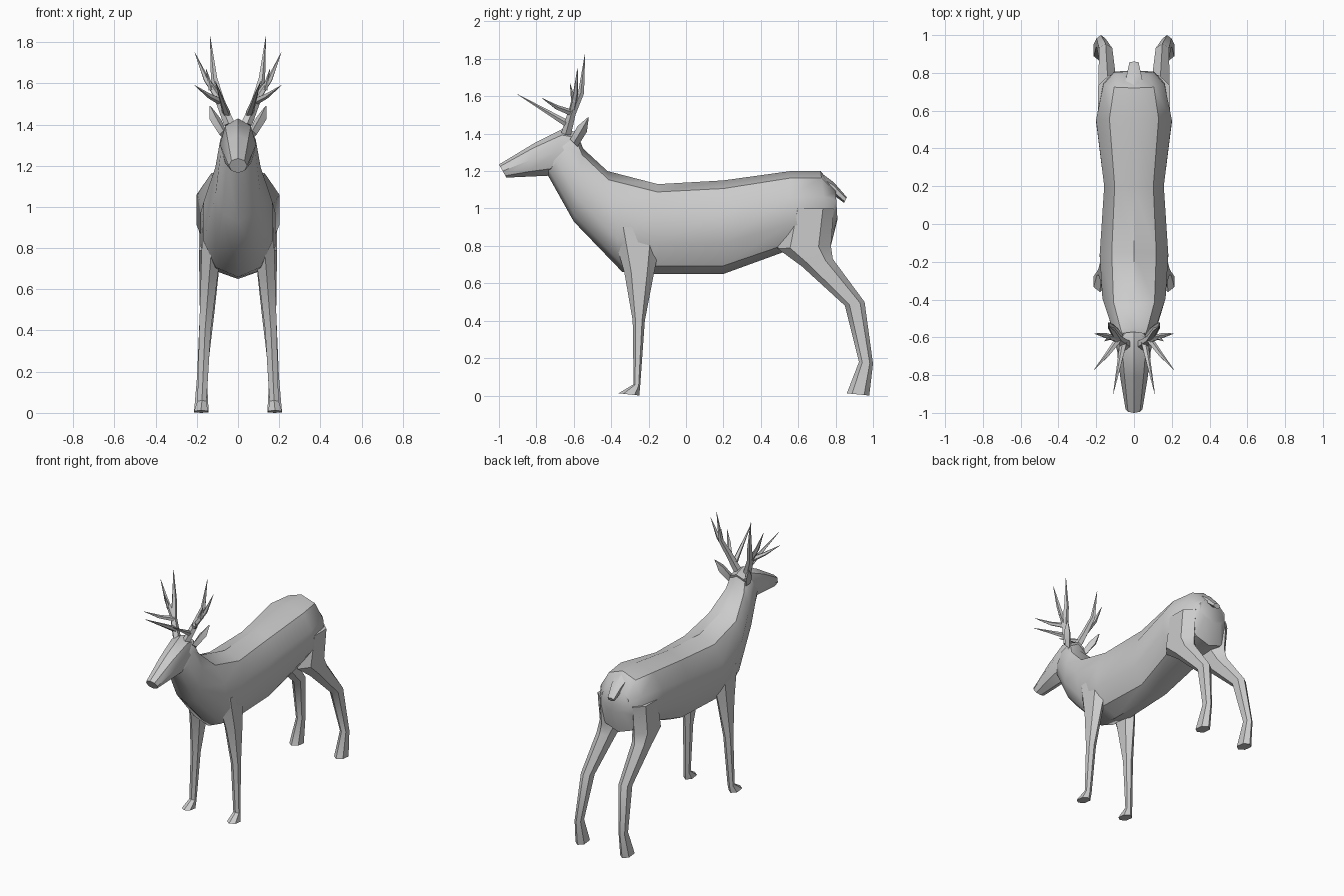
import bpy
import bmesh
import math
from mathutils import Vector

if "Cube" in bpy.data.objects:
    bpy.data.objects.remove(bpy.data.objects["Cube"], do_unlink=True)

grey = bpy.data.materials.new("plain_grey")
grey.use_nodes = True
COLOUR = (0.6, 0.6, 0.6, 1)
grey.diffuse_color = COLOUR
grey.node_tree.nodes["Principled BSDF"].inputs["Base Color"].default_value = COLOUR


def skin(bm, rings):
    """Join rings of points into a closed tube."""
    loops = [[bm.verts.new(p) for p in ring] for ring in rings]
    n = len(loops[0])
    for a, b in zip(loops, loops[1:]):
        for i in range(n):
            j = (i + 1) % n
            bm.faces.new((a[i], a[j], b[j], b[i]))
    bm.faces.new(loops[0])
    bm.faces.new(loops[-1])


def finish(name, bm, mirrored, angle):
    bmesh.ops.recalc_face_normals(bm, faces=bm.faces)
    mesh = bpy.data.meshes.new(name)
    bm.to_mesh(mesh)
    bm.free()
    obj = bpy.data.objects.new(name, mesh)
    bpy.context.collection.objects.link(obj)
    mesh.materials.append(grey)
    if mirrored:
        obj.modifiers.new("mirror", "MIRROR").use_mirror_merge = False
    bpy.ops.object.select_all(action="DESELECT")
    obj.select_set(True)
    bpy.context.view_layer.objects.active = obj
    bpy.ops.object.shade_smooth_by_angle(angle=math.radians(angle))


def loft(name, stations, sides, power=1.0, mirrored=False, angle=40):
    """Each station: one edge (y, z), opposite edge (y, z), half width, centre x."""
    rings = []
    for p, q, width, x in stations:
        p, q = Vector((x, *p)), Vector((x, *q))
        ring = []
        for i in range(sides):
            a = math.tau * i / sides
            c, s = math.cos(a), math.sin(a)
            c = math.copysign(abs(c) ** power, c)
            s = math.copysign(abs(s) ** power, s)
            ring.append((p + q) / 2 + (p - q) / 2 * c + Vector((width * s, 0, 0)))
        rings.append(ring)
    bm = bmesh.new()
    skin(bm, rings)
    finish(name, bm, mirrored, angle)


def spikes(name, paths, sides=5):
    """Tapered branches; each path is a list of (point, radius)."""
    bm = bmesh.new()
    for path in paths:
        rings = []
        axis = Vector(path[-1][0]) - Vector(path[0][0])
        turn = axis.to_track_quat("Z", "Y")
        for point, r in path:
            rings.append([Vector(point) + turn @ Vector((
                r * math.cos(math.tau * i / sides),
                r * math.sin(math.tau * i / sides), 0)) for i in range(sides)])
        skin(bm, rings)
    finish(name, bm, True, 30)


# Torso and neck, from rump to throat
loft("body", [
    ((0.80, 1.10), (0.81, 0.94), 0.11, 0),
    ((0.72, 1.20), (0.77, 0.78), 0.17, 0),
    ((0.56, 1.20), (0.53, 0.77), 0.21, 0),
    ((0.20, 1.15), (0.20, 0.65), 0.165, 0),
    ((-0.15, 1.13), (-0.18, 0.65), 0.19, 0),
    ((-0.42, 1.20), (-0.34, 0.66), 0.175, 0),
    ((-0.55, 1.32), (-0.60, 0.93), 0.115, 0),
    ((-0.58, 1.40), (-0.74, 1.18), 0.09, 0),
    ((-0.65, 1.41), (-0.75, 1.19), 0.07, 0)], 10, 0.9)

# Head tapering to the muzzle
loft("head", [
    ((-0.57, 1.40), (-0.62, 1.24), 0.075, 0),
    ((-0.65, 1.43), (-0.74, 1.175), 0.088, 0),
    ((-0.81, 1.35), (-0.85, 1.17), 0.07, 0),
    ((-1.00, 1.235), (-0.96, 1.165), 0.045, 0)], 8)

loft("tail", [
    ((0.71, 1.20), (0.74, 1.08), 0.06, 0),
    ((0.79, 1.14), (0.79, 1.07), 0.045, 0),
    ((0.86, 1.06), (0.845, 1.03), 0.028, 0)], 6)

# Legs, from the hidden top down to the hoof
loft("front_legs", [
    ((-0.40, 0.90), (-0.12, 0.90), 0.06, 0.12),
    ((-0.33, 0.66), (-0.17, 0.66), 0.046, 0.14),
    ((-0.285, 0.40), (-0.22, 0.40), 0.032, 0.16),
    ((-0.28, 0.06), (-0.245, 0.05), 0.025, 0.175),
    ((-0.36, 0.012), (-0.25, 0.0), 0.038, 0.18)], 6, 0.9, True)

loft("hind_legs", [
    ((0.54, 1.00), (0.79, 1.00), 0.07, 0.13),
    ((0.49, 0.785), (0.775, 0.80), 0.068, 0.13),
    ((0.62, 0.69), (0.785, 0.73), 0.055, 0.14),
    ((0.85, 0.48), (0.955, 0.50), 0.04, 0.15),
    ((0.925, 0.18), (1.00, 0.17), 0.027, 0.175),
    ((0.86, 0.012), (0.98, 0.0), 0.04, 0.178)], 6, 0.9, True)

loft("ears", [
    ((-0.62, 1.37), (-0.58, 1.33), 0.02, 0.07),
    ((-0.58, 1.44), (-0.53, 1.41), 0.028, 0.11),
    ((-0.522, 1.49), (-0.52, 1.485), 0.004, 0.135)], 4, 1, True)

# Branching antlers
spikes("antlers", [
    [((0.04, -0.64, 1.40), 0.028), ((0.085, -0.61, 1.51), 0.023),
     ((0.115, -0.56, 1.62), 0.017), ((0.135, -0.54, 1.826), 0.001)],
    [((0.09, -0.61, 1.52), 0.018), ((0.155, -0.59, 1.62), 0.014),
     ((0.21, -0.58, 1.75), 0.001)],
    [((0.055, -0.63, 1.45), 0.02), ((0.11, -0.90, 1.61), 0.001)],
    [((0.08, -0.61, 1.51), 0.019), ((0.14, -0.69, 1.54), 0.013),
     ((0.21, -0.77, 1.59), 0.001)],
    [((0.13, -0.60, 1.57), 0.014), ((0.155, -0.62, 1.67), 0.001)]])
